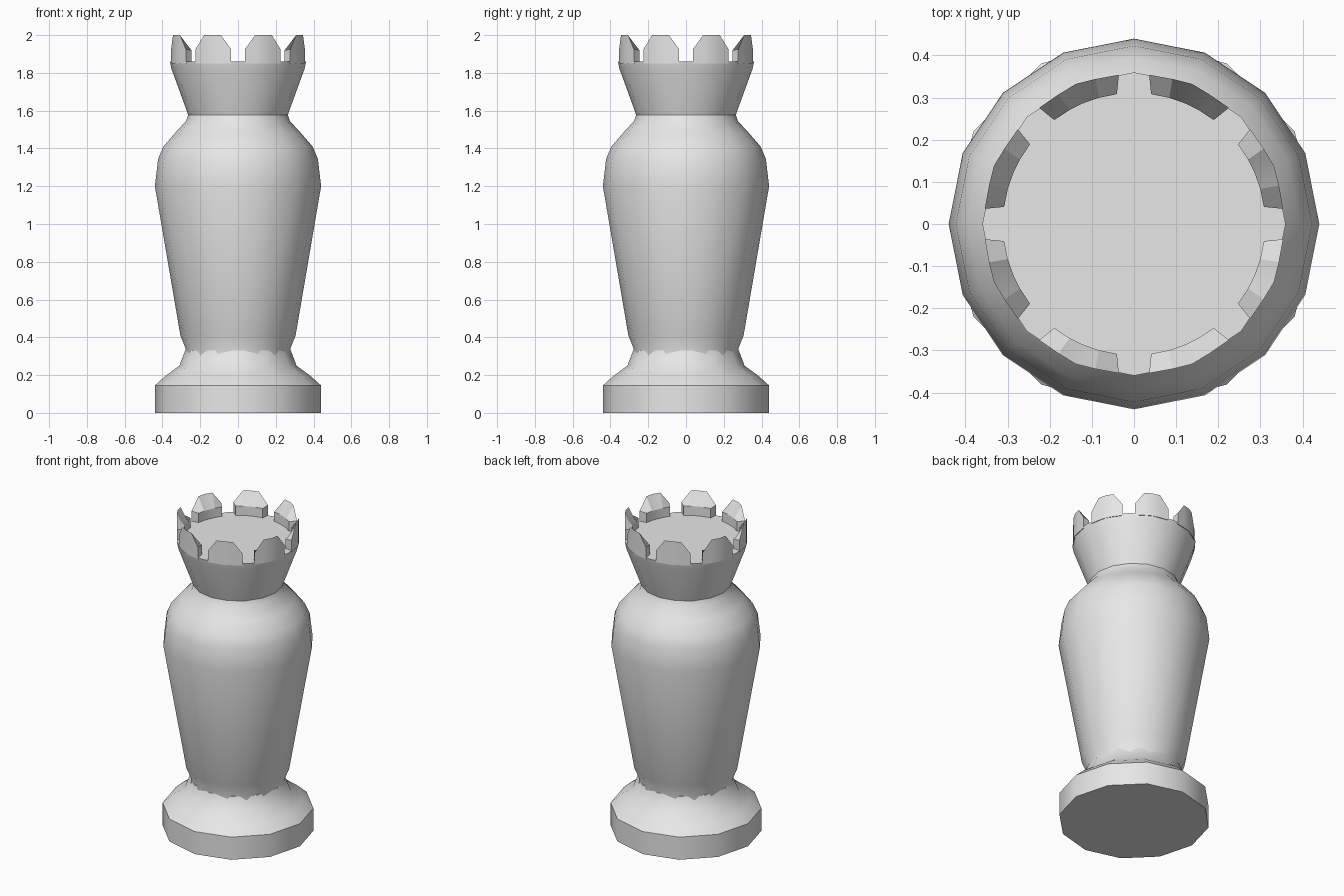
import bpy
import bmesh
from math import sin, cos, radians, tau

default = bpy.data.objects.get("Cube")
if default:
    bpy.data.objects.remove(default, do_unlink=True)

# Single stone colour
stone = bpy.data.materials.new("light_grey")
stone.use_nodes = True
grey = (0.8, 0.8, 0.8, 1)
stone.diffuse_color = grey
stone.node_tree.nodes["Principled BSDF"].inputs["Base Color"].default_value = grey


def finish(name, bm, sharp_angle):
    """Turn a bmesh into an object, smooth with sharp creases."""
    bmesh.ops.recalc_face_normals(bm, faces=bm.faces[:])
    for f in bm.faces:
        f.smooth = True
    for e in bm.edges:
        e.smooth = e.calc_face_angle(0) < radians(sharp_angle)
    mesh = bpy.data.meshes.new(name)
    bm.to_mesh(mesh)
    bm.free()
    mesh.materials.append(stone)
    obj = bpy.data.objects.new(name, mesh)
    bpy.context.collection.objects.link(obj)
    return obj


def lathe(name, profile, sides, sharp_angle=40):
    """Closed solid of revolution from (radius, height) points."""
    bm = bmesh.new()
    rings = []
    for r, z in profile:
        rings.append([bm.verts.new((r * cos(tau * i / sides), r * sin(tau * i / sides), z))
                      for i in range(sides)])
    for low, high in zip(rings, rings[1:]):
        for i in range(sides):
            j = (i + 1) % sides
            bm.faces.new((low[i], low[j], high[j], high[i]))
    bm.faces.new(rings[0][::-1])
    bm.faces.new(rings[-1])
    return finish(name, bm, sharp_angle)


# Foot with sloping shoulder
lathe("base", [(0.44, 0), (0.44, 0.145), (0.385, 0.195), (0.31, 0.25), (0.28, 0.33)], 12)

# Tapered body, rounded at the top
lathe("body", [(0.285, 0.24), (0.277, 0.34), (0.305, 0.41), (0.44, 1.2), (0.423, 1.345),
               (0.395, 1.41), (0.335, 1.48), (0.275, 1.545), (0.262, 1.585)], 16)

# Flared crown with a flat floor
lathe("crown", [(0.25, 1.53), (0.268, 1.59), (0.352, 1.82), (0.36, 1.86)], 16)

# Eight battlements, wedge-topped with clipped corners
bm = bmesh.new()
for k in range(8):
    middle = radians(22.5 + 45 * k)
    columns = []
    for t in (-1, -0.46, 0, 0.46, 1):
        outer_angle = middle + radians(16.7 * t)
        inner_angle = middle + radians(15 * t)
        outer_r = 0.36 if t == 0 else 0.356
        inner_r = 0.311
        peak = 1.925 if abs(t) == 1 else 2.0
        section = [(outer_r, outer_angle, 1.85), (outer_r, outer_angle, peak),
                   (inner_r, inner_angle, 1.92), (inner_r, inner_angle, 1.85)]
        columns.append([bm.verts.new((r * cos(a), r * sin(a), z)) for r, a, z in section])
    for a, b in zip(columns, columns[1:]):
        for i in range(4):
            j = (i + 1) % 4
            bm.faces.new((a[i], a[j], b[j], b[i]))
    bm.faces.new(columns[0])
    bm.faces.new(columns[-1][::-1])
finish("battlements", bm, 25)
